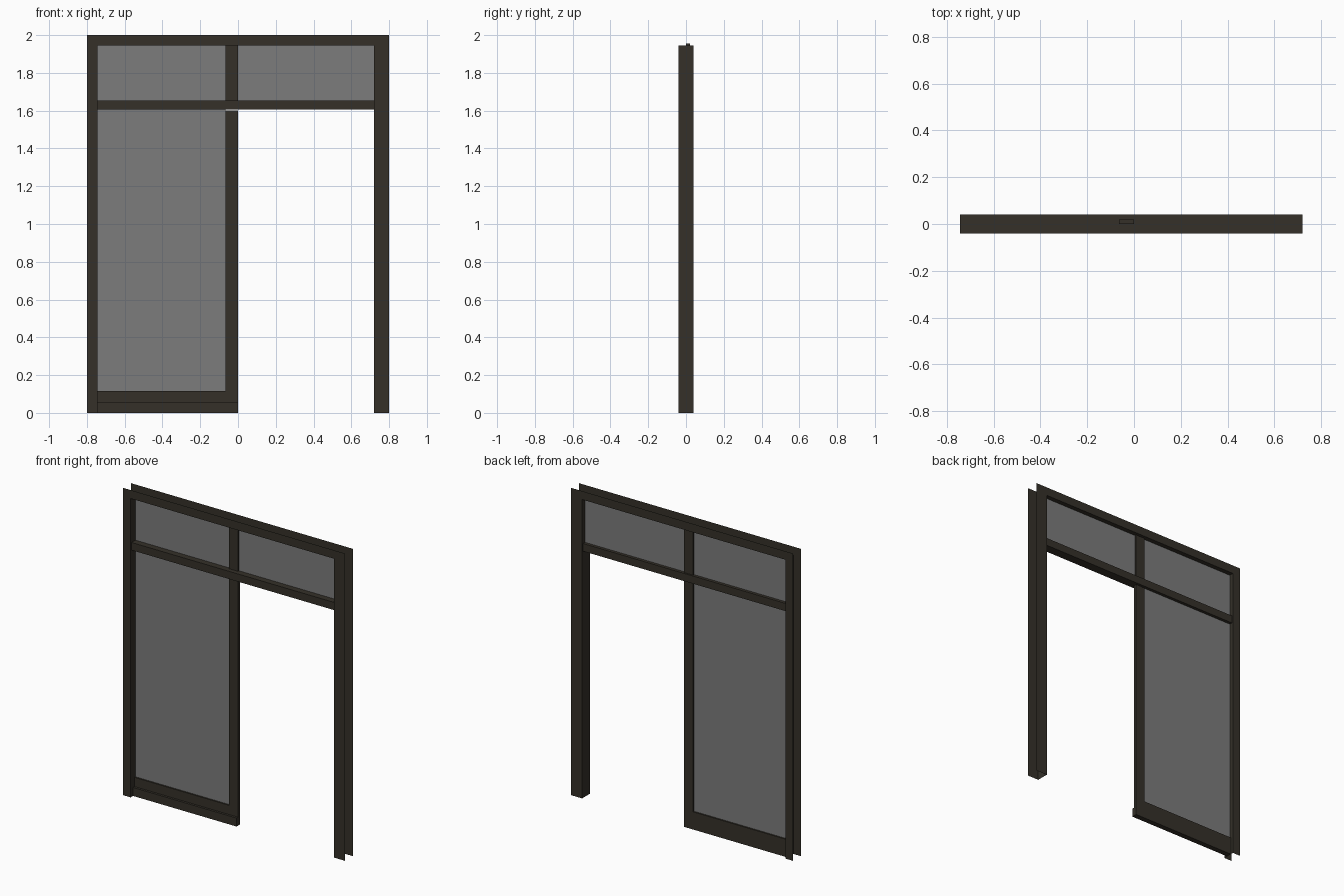
import bpy, bmesh

if "Cube" in bpy.data.objects:
    bpy.data.objects.remove(bpy.data.objects["Cube"])


def material(name, color):
    m = bpy.data.materials.new(name)
    m.diffuse_color = color
    m.use_nodes = True
    m.node_tree.nodes["Principled BSDF"].inputs["Base Color"].default_value = m.diffuse_color
    return m


FRAME = material("dark_bronze", (0.035, 0.03, 0.022, 1))
GLASS = material("tinted_glass", (0.2, 0.2, 0.2, 0.6))


def finish(name, bm, mat):
    mesh = bpy.data.meshes.new(name)
    bm.to_mesh(mesh)
    bm.free()
    mesh.materials.append(mat)
    ob = bpy.data.objects.new(name, mesh)
    bpy.context.collection.objects.link(ob)
    return ob


def box(name, x, y, z):
    bm = bmesh.new()
    bmesh.ops.create_cube(bm, size=1)
    for v in bm.verts:
        for i, (a, b) in enumerate((x, y, z)):
            v.co[i] = a if v.co[i] < 0 else b
    return finish(name, bm, FRAME)


def pane(name, x, z, y=0.01):
    bm = bmesh.new()
    bm.faces.new([bm.verts.new(p) for p in
                  ((x[0], y, z[0]), (x[1], y, z[0]), (x[1], y, z[1]), (x[0], y, z[1]))])
    return finish(name, bm, GLASS)


L, POST, MID, R = -0.745, -0.065, 0.0, 0.72
HEAD = 1.945

# Outer frame: sheet channel (front flange, inner wall, back flange), open to the wall
inner = [(L, 0), (L, HEAD), (R, HEAD), (R, 0)]
outer = [(-0.8, 0), (-0.8, 2), (0.8, 2), (0.8, 0)]
bm = bmesh.new()
rings = [[bm.verts.new((x, y, z)) for x, z in path]
         for path, y in ((outer, -0.04), (inner, -0.04), (inner, 0.04), (outer, 0.04))]
for a, b in zip(rings, rings[1:]):
    for i in range(3):
        bm.faces.new((a[i], b[i], b[i + 1], a[i + 1]))
bmesh.ops.recalc_face_normals(bm, faces=bm.faces)
finish("outer_frame", bm, FRAME)

# Transom bar and mullion above it
box("transom_bar", (L, R), (-0.03, 0.03), (1.605, 1.655))
box("upper_mullion", (POST, MID), (0, 0.02), (1.655, 1.955))

# Fixed side panel: post and bottom rails
box("side_post", (POST, MID), (0, 0.02), (0.055, 1.6))
box("bottom_rail", (L, POST), (0, 0.02), (0.055, 0.115))
box("sill_rail", (L, MID), (-0.015, 0.02), (0, 0.055))

# Glazing
pane("upper_left_glass", (L, POST), (1.655, HEAD))
pane("upper_right_glass", (MID, R), (1.655, HEAD))
pane("side_panel_glass", (L, POST), (0.115, 1.605))
